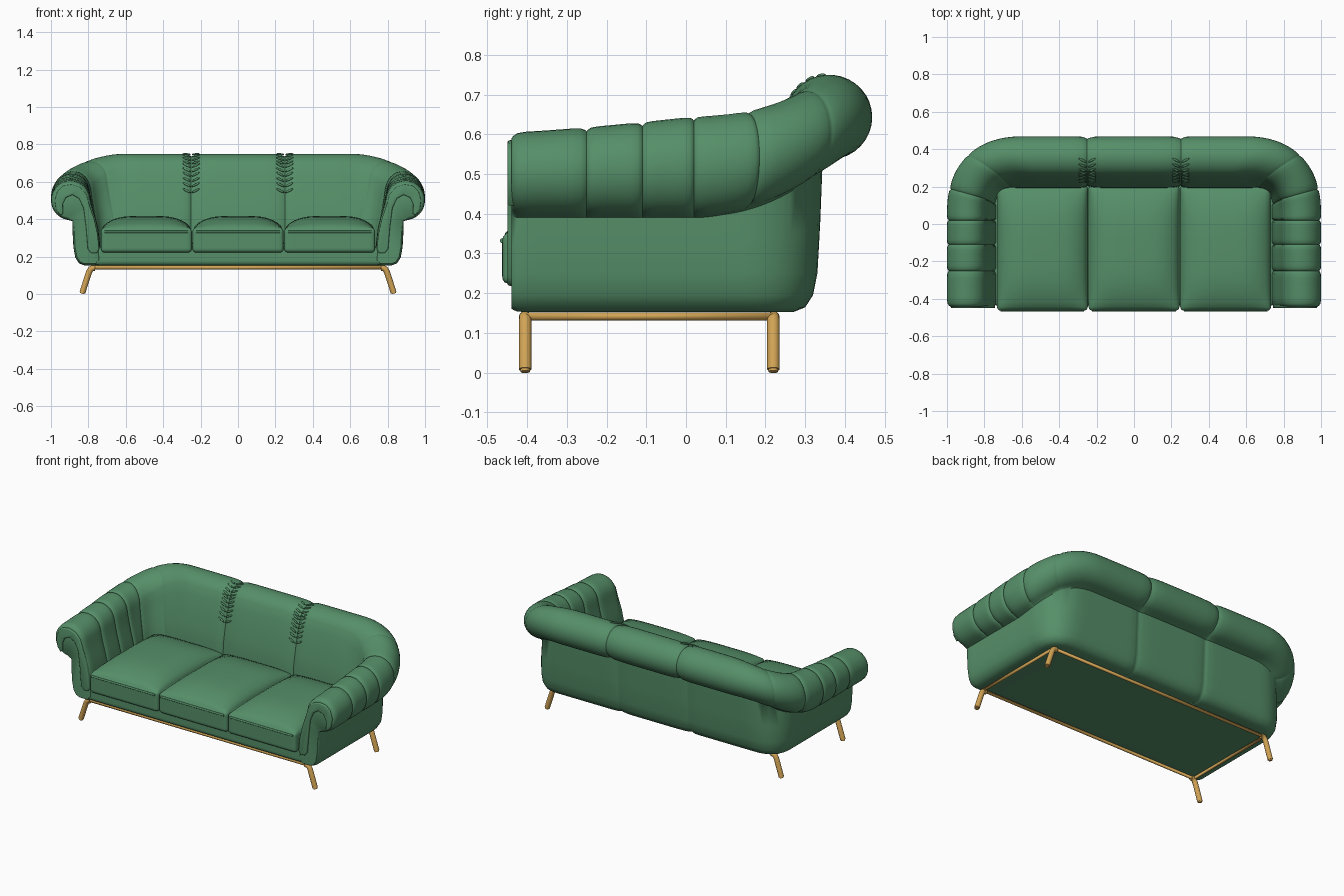
import bpy, bmesh, math
from mathutils import Vector

cube = bpy.data.objects.get("Cube")
if cube:
    bpy.data.objects.remove(cube, do_unlink=True)


def material(name, rgb):
    m = bpy.data.materials.new(name)
    m.use_nodes = True
    m.diffuse_color = (*rgb, 1)
    m.node_tree.nodes["Principled BSDF"].inputs["Base Color"].default_value = (*rgb, 1)
    return m


green = material("green leather", (0.092, 0.275, 0.14))
gold = material("brushed gold", (0.64, 0.37, 0.09))


def finish(name, bm, mat, mirror=False, angle=40):
    bmesh.ops.recalc_face_normals(bm, faces=bm.faces)
    mesh = bpy.data.meshes.new(name)
    bm.to_mesh(mesh)
    bm.free()
    mesh.materials.append(mat)
    ob = bpy.data.objects.new(name, mesh)
    bpy.context.collection.objects.link(ob)
    if mirror:
        mod = ob.modifiers.new("mirror", 'MIRROR')
        mod.use_clip = True
    bpy.ops.object.select_all(action='DESELECT')
    ob.select_set(True)
    bpy.context.view_layer.objects.active = ob
    bpy.ops.object.shade_smooth_by_angle(angle=math.radians(angle))


def tube(name, points, radius, mat, cyclic=False, mirror=False):
    cu = bpy.data.curves.new(name, 'CURVE')
    cu.dimensions = '3D'
    cu.bevel_depth = radius
    cu.bevel_resolution = 4
    cu.use_fill_caps = True
    sp = cu.splines.new('POLY')
    sp.points.add(len(points) - 1)
    for p, co in zip(sp.points, points):
        p.co = (*co, 1)
    sp.use_cyclic_u = cyclic
    sp.use_smooth = True
    cu.materials.append(mat)
    ob = bpy.data.objects.new(name, cu)
    bpy.context.collection.objects.link(ob)
    if mirror:
        ob.modifiers.new("mirror", 'MIRROR')


def lerp(a, b, t):
    return a + (b - a) * t


def smooth(t):
    t = min(1, max(0, t))
    return t * t * (3 - 2 * t)


# --- Wrap-around shell: cross-section rows (arm x, back y, corner radius, arm z, back z, seam weight)
rows = [(0.76, 0.22, 0.08, 0.152, 0.152, 0), (0.82, 0.27, 0.11, 0.152, 0.152, 0),
        (0.85, 0.30, 0.15, 0.164, 0.164, 0), (0.87, 0.32, 0.18, 0.195, 0.195, 0),
        (0.88, 0.331, 0.2, 0.25, 0.25, 0), (0.884, 0.338, 0.22, 0.32, 0.38, 0),
        (0.886, 0.344, 0.25, 0.39, 0.53, 0)]
STEPS = 22
for i in range(STEPS + 1):
    a = math.radians(lerp(-80, 172, i / STEPS))
    b = math.radians(lerp(-85, 148, i / STEPS))
    x = 0.895 + 0.105 * math.cos(a)
    rows.append((x, 0.36 + 0.109 * math.cos(b), x - 0.58,
                 0.5 + 0.105 * math.sin(a), 0.643 + 0.107 * math.sin(b), 1))
rows += [(0.782, 0.247, 0.18, 0.475, 0.64, 1), (0.772, 0.225, 0.15, 0.44, 0.56, 1),
         (0.76, 0.208, 0.12, 0.40, 0.48, 1), (0.748, 0.195, 0.09, 0.35, 0.41, 1),
         (0.738, 0.19, 0.08, 0.27, 0.3, 1), (0.735, 0.19, 0.08, 0.18, 0.18, 1)]

ARM_END, BACK_SEAM, FRONT = 0.02, 0.25, -0.44


def normal(i, c, z):
    """Outward normal of the section, using columns c and z of the rows."""
    p, q = rows[max(i - 1, 0)], rows[min(i + 1, len(rows) - 1)]
    return Vector((q[z] - p[z], p[c] - q[c])).normalized()


def place(i, stage, t, pinch, everywhere):
    X, Y, R, za, zb, weight = rows[i]
    lead = 0.28 * min(1, max(0, (za - 0.4) / 0.2))
    if stage == 0:
        f = lead * ((t - FRONT) / (ARM_END - FRONT)) ** 1.3
    elif stage == 1:
        f = lead + (1 - lead) * smooth(t / 0.6)
    else:
        f = 1
    n = normal(i, 0, 3).lerp(normal(i, 1, 4), f)
    d = -pinch * (max(weight, 0.6) if everywhere else weight)
    X, Y, R = X + d * n.x, Y + d * n.x, max(0.03, R + d * n.x)
    z = lerp(za, zb, f) + d * n.y
    if stage == 0:
        return (X, t, z)
    if stage == 2:
        return (t, Y, z)
    # straight arm, squarish corner, straight back
    side, arc, back = Y - R - ARM_END, R * math.pi / 2, X - R - BACK_SEAM
    s = t * (side + arc + back)
    if s < side:
        return (X, ARM_END + s, z)
    if s < side + arc:
        a = (s - side) / R
        return (X - R + R * math.cos(a) ** 0.84, Y - R + R * math.sin(a) ** 0.84, z)
    return (X - R - (s - side - arc), Y, z)


LOCAL = [0, 0.025, 0.08, 0.2, 0.35, 0.5, 0.65, 0.8, 0.92, 0.975]
columns = []


def panel(stage, a, b, depth_a, depth_b, all_a=False, all_b=False):
    """Padded panel between two seams."""
    for u in LOCAL:
        depth, whole = (depth_a, all_a) if u < 0.5 else (depth_b, all_b)
        columns.append((stage, lerp(a, b, u), depth * abs(2 * u - 1) ** 10, whole))


panel(0, FRONT, -0.25, 0.016, 0.01, True)
panel(0, -0.25, -0.11, 0.01, 0.01)
panel(0, -0.11, ARM_END, 0.01, 0.01)
panel(1, 0, 0.14, 0.01, 0.008)
panel(1, 0.14, 0.36, 0.008, 0.004)
panel(1, 0.36, 0.62, 0.004, 0.0)
panel(1, 0.62, 1, 0.0, 0.014, False, True)
for u in LOCAL[:6]:
    columns.append((2, BACK_SEAM * (1 - 2 * u), 0.014 * abs(2 * u - 1) ** 10, True))

bm = bmesh.new()
grid = [[bm.verts.new(place(i, *col)) for i in range(len(rows))] for col in columns]
for c0, c1 in zip(grid, grid[1:]):
    for i in range(len(rows) - 1):
        bm.faces.new((c0[i], c0[i + 1], c1[i + 1], c1[i]))
bm.faces.new(grid[0])
bmesh.ops.remove_doubles(bm, verts=bm.verts, dist=0.0001)
finish("arms_and_back", bm, green, mirror=True, angle=50)


# --- Rounded, crowned blocks for the base and the cushions
def block(name, lo, hi, r, crown):
    bm = bmesh.new()
    bmesh.ops.create_cube(bm, size=2)
    bmesh.ops.subdivide_edges(bm, edges=bm.edges, cuts=17, use_grid_fill=True)
    lo, hi = Vector(lo), Vector(hi)
    mid, half = (lo + hi) / 2, (hi - lo) / 2
    for v in bm.verts:
        u = Vector([math.sin(c * math.pi / 2) for c in v.co])
        p = Vector([u[k] * half[k] for k in range(3)])
        q = Vector([max(-half[k] + r, min(half[k] - r, p[k])) for k in range(3)])
        if (p - q).length > 1e-6:
            p = q + (p - q).normalized() * r
        if u.z > 0:
            p.z += crown * u.z * (1 - u.x ** 4) * (1 - abs(u.y) ** 3.5)
        v.co = mid + p
    finish(name, bm, green, angle=60)


block("base", (-0.78, -0.435, 0.152), (0.78, 0.235, 0.25), 0.025, 0.025)
for name, x in (("right", -0.49), ("middle", 0), ("left", 0.49)):
    w = 0.243
    block(name + "_seat_cushion", (x - w, -0.463, 0.222), (x + w, 0.21, 0.352), 0.02, 0.065)
    # Piping along the cushion front
    tube(name + "_cushion_piping", [(x + w * k / 8 * 0.92, -0.463, 0.332) for k in range(-8, 9)],
         0.006, green)

# --- Scroll-shaped padded strip on each arm front
outline = [(0.742, 0.24), (0.755, 0.218), (0.785, 0.218), (0.803, 0.24), (0.813, 0.36),
           (0.826, 0.46), (0.85, 0.51), (0.885, 0.53), (0.92, 0.515), (0.937, 0.48),
           (0.935, 0.43), (0.95, 0.42), (0.972, 0.45), (0.98, 0.5), (0.965, 0.55),
           (0.935, 0.578), (0.89, 0.585), (0.845, 0.57), (0.812, 0.535), (0.792, 0.47),
           (0.768, 0.4), (0.75, 0.32)]
bm = bmesh.new()
face = bm.faces.new([bm.verts.new((x, -0.43, z)) for x, z in outline])
ext = bmesh.ops.extrude_face_region(bm, geom=[face])["geom"]
bmesh.ops.translate(bm, vec=(0, -0.02, 0), verts=[g for g in ext if isinstance(g, bmesh.types.BMVert)])
rim = [e for e in bm.edges if all(v.co.y < -0.44 for v in e.verts)]
bmesh.ops.bevel(bm, geom=rim, offset=0.007, segments=3, profile=0.5, affect='EDGES')
finish("arm_front_strip", bm, green, mirror=True, angle=50)

# --- Gathered pleats fanning out beside the two front seams, following the section rows
bm = bmesh.new()
for pos in (24.5, 26, 27.5, 28.7, 29.2, 29.6, 30, 30.35, 30.7, 31.1):
    i = int(pos)
    lo, hi = (Vector((0, r[1], r[4])) for r in rows[i:i + 2])
    centre = lo.lerp(hi, pos - i)
    along = (lo - hi).normalized()
    out = Vector((0, -along.z, along.y))
    for side in (-1, 1):
        axis = Vector((side * 0.022, 0, 0)) + along * 0.011
        across = axis.cross(out).normalized()
        middle = centre + Vector((BACK_SEAM + side * 0.024, 0, 0))
        for v in bmesh.ops.create_uvsphere(bm, u_segments=10, v_segments=6, radius=1)["verts"]:
            v.co = middle + axis * v.co.x + across * v.co.y * 0.006 + out * v.co.z * 0.005
finish("seam_pleats", bm, green, mirror=True, angle=60)

# --- Metal frame and splayed legs
FX, FY, BY, RZ = 0.785, -0.405, 0.22, 0.141
tube("frame_rail", [(-FX, FY, RZ), (FX, FY, RZ), (FX, BY, RZ), (-FX, BY, RZ)], 0.0105, gold, cyclic=True)
for name, y in (("front", FY), ("back", BY)):
    tube(name + "_legs", [(0.765, y, 0.139), (0.778, y, 0.138), (0.788, y, 0.132), (0.796, y, 0.118),
                          (0.832, y, 0.008)], 0.016, gold, mirror=True)
    tube(name + "_leg_feet", [(0.831, y, 0.012), (0.834, y, 0.002)], 0.012, gold, mirror=True)
